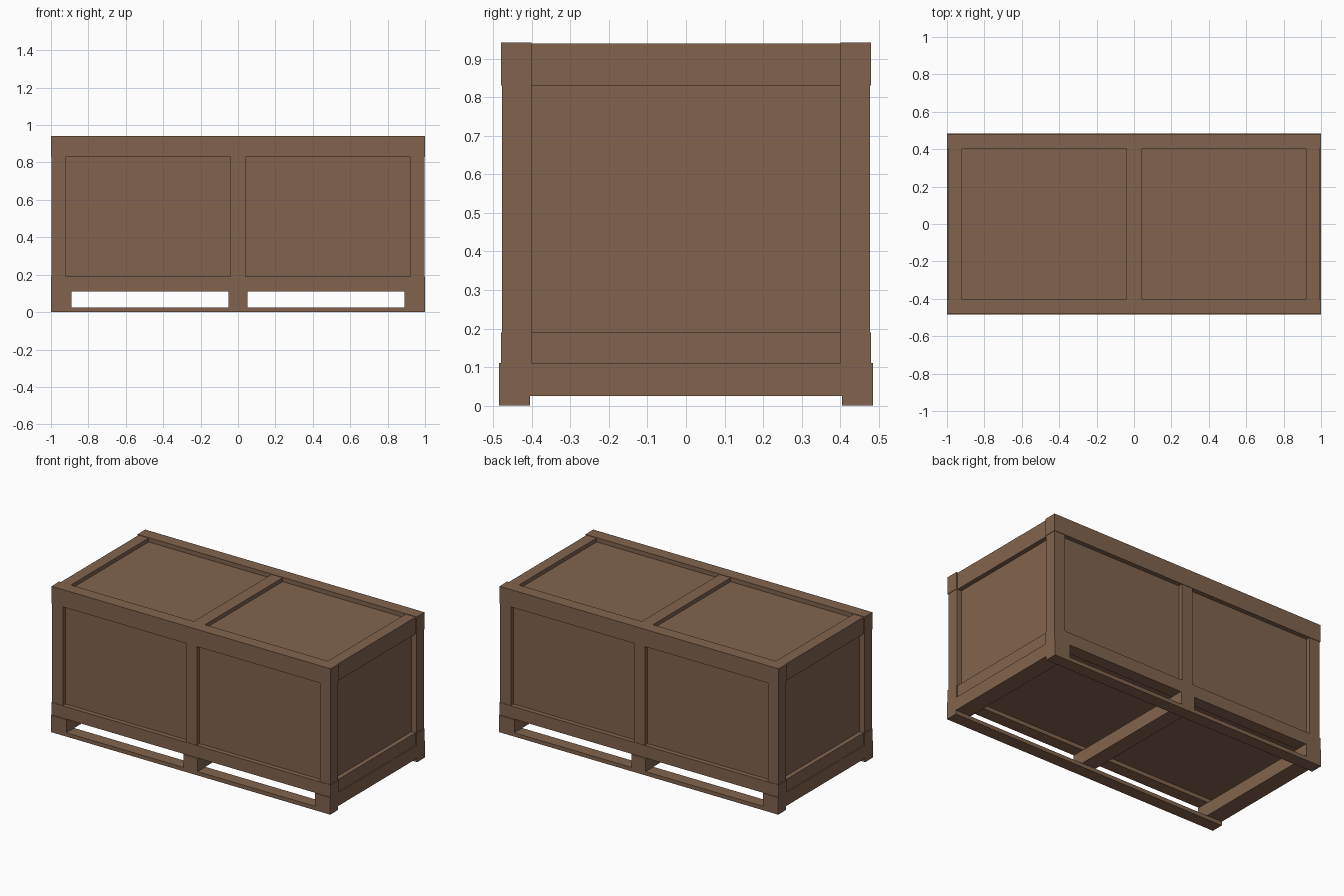
import bpy

if "Cube" in bpy.data.objects:
    bpy.data.objects.remove(bpy.data.objects["Cube"])

wood = bpy.data.materials.new("brown_wood")
wood.diffuse_color = (0.223, 0.127, 0.074, 1)
wood.use_nodes = True
wood.node_tree.nodes["Principled BSDF"].inputs["Base Color"].default_value = wood.diffuse_color


def box(name, x, y, z):
    """Box from (min, max) ranges on each axis."""
    bpy.ops.mesh.primitive_cube_add(
        size=1, location=[(a + b) / 2 for a, b in (x, y, z)])
    ob = bpy.context.object
    ob.name = name
    ob.scale = [b - a for a, b in (x, y, z)]
    bpy.ops.object.transform_apply(location=False, rotation=False, scale=True)
    ob.data.materials.append(wood)
    return ob


def span(s, a, b):
    """Range mirrored to the side given by the sign s."""
    return (min(s * a, s * b), max(s * a, s * b))


# Recessed panel body
box("crate_panels", (-0.963, 0.963), (-0.45, 0.45), (0.135, 0.914))

for s, side in ((-1, "front"), (1, "back")):
    # Long rails, centre stile and corner posts
    box(side + "_top_rail", (-1, 1), span(s, 0.40, 0.48), (0.83, 0.942))
    box(side + "_bottom_rail", (-1, 1), span(s, 0.40, 0.48), (0.11, 0.19))
    box(side + "_centre_stile", (-0.04, 0.04), span(s, 0.44, 0.477), (0.19, 0.83))
    for t, end in ((-1, "left"), (1, "right")):
        box(f"{side}_{end}_post", span(t, 0.92, 0.997), span(s, 0.40, 0.477), (0.19, 0.83))
    # Ground runners
    box(side + "_runner", (-1, 1), span(s, 0.405, 0.485), (0, 0.025))

for t, end in ((-1, "left"), (1, "right")):
    # End battens: the upper one also frames the lid
    box(end + "_top_batten", span(t, 0.92, 0.992), (-0.40, 0.40), (0.83, 0.939))
    box(end + "_bottom_batten", span(t, 0.92, 0.992), (-0.40, 0.40), (0.11, 0.19))
    # End skids
    box(end + "_skid", span(t, 0.89, 1.0), (-0.485, 0.485), (0.025, 0.11))

# Centre lid batten and centre skid
box("lid_centre_batten", (-0.04, 0.04), (-0.40, 0.40), (0.90, 0.939))
box("centre_skid", (-0.05, 0.05), (-0.485, 0.485), (0.025, 0.11))
